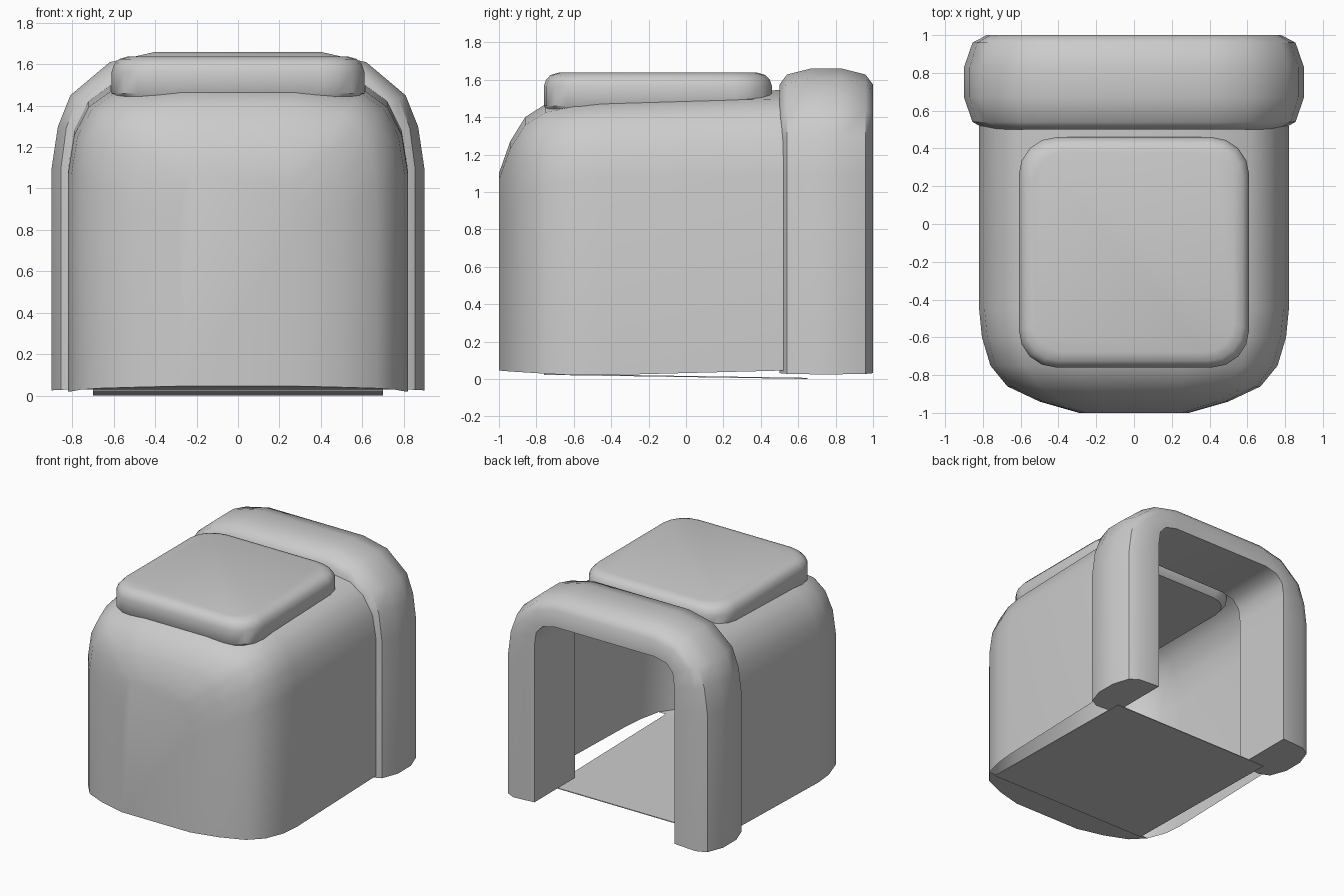
import bpy
import bmesh
import math

cube = bpy.data.objects.get("Cube")
if cube:
    bpy.data.objects.remove(cube, do_unlink=True)

grey = bpy.data.materials.new("plain_grey")
grey.use_nodes = True
grey.diffuse_color = (0.6, 0.6, 0.6, 1)
grey.node_tree.nodes["Principled BSDF"].inputs["Base Color"].default_value = (0.6, 0.6, 0.6, 1)


def loft(name, rings, closed, caps=(), lip=0, angle=40):
    """Skin a list of rings; caps lists the ring indices to fill, lip bridges open ring ends."""
    bm = bmesh.new()
    rows = [[bm.verts.new(p) for p in ring] for ring in rings]
    n = len(rows[0])
    for a, b in zip(rows, rows[1:]):
        for i in range(n if closed else n - 1):
            j = (i + 1) % n
            bm.faces.new((a[i], a[j], b[j], b[i]))
    for a, b in zip(rows[:lip], rows[1:]):
        bm.faces.new((a[-1], a[0], b[0], b[-1]))
    for c in caps:
        bm.faces.new(rows[c])
    bmesh.ops.recalc_face_normals(bm, faces=bm.faces)
    mesh = bpy.data.meshes.new(name)
    bm.to_mesh(mesh)
    bm.free()
    mesh.materials.append(grey)
    obj = bpy.data.objects.new(name, mesh)
    bpy.context.collection.objects.link(obj)
    bpy.ops.object.select_all(action='DESELECT')
    obj.select_set(True)
    bpy.context.view_layer.objects.active = obj
    bpy.ops.object.shade_smooth_by_angle(angle=math.radians(angle))
    return obj


def mirrored(half):
    """Complete a right-hand half outline with its mirror image."""
    return half + [(-x, z) for x, z in reversed(half)]


# Hollow body: arch sections along y, closed at the front, open at the back
outline = mirrored([(1, 0), (1, .71), (.965, .83), (.88, .92), (.75, .97), (.37, 1)])
sections = [  # y, half width, height, bottom
    (-1, .29, 1.1, .045), (-.94, .5, 1.27, .04), (-.86, .67, 1.4, .035),
    (-.75, .76, 1.47, .028), (-.6, .805, 1.5, .02), (-.45, .82, 1.515, .02),
    (.52, .82, 1.545, .045)]
body = [[(x * w, y, max(z * h, low)) for x, z in outline] for y, w, h, low in sections]
loft("body_shell", body, closed=False, caps=(0,), lip=3)

# Thick arch around the rear opening
outer = mirrored([(.9, .025), (.9, 1.1), (.87, 1.3), (.81, 1.45), (.62, 1.61), (.4, 1.66)])
inner = mirrored([(.6, .04), (.6, 1.1), (.6, 1.25), (.585, 1.36), (.53, 1.42), (.43, 1.445)])
profile = [(0, .5), (.6, .5), (.85, .54), (1, .67), (1, .83), (.85, .96), (.6, 1), (0, 1)]
arch = [[(q[0] + (p[0] - q[0]) * u, y, q[1] + (p[1] - q[1]) * u) for u, y in profile]
        for p, q in zip(outer, inner)]
loft("rear_arch", arch, closed=True, caps=(0, -1))


# Rounded pad on the roof
def rounded_rect(inset, z, steps=4):
    half, r, mid = .61 - inset, .2 - inset * .5, -.15
    ring = []
    for k, (sx, sy) in enumerate([(1, 1), (-1, 1), (-1, -1), (1, -1)]):
        for i in range(steps + 1):
            a = math.pi / 2 * (k + i / steps)
            ring.append((sx * (half - r) + r * math.cos(a),
                         mid + sy * (half - r) + r * math.sin(a), z))
    return ring


pad = [rounded_rect(i, z) for i, z in
       [(.03, 1.42), (0, 1.46), (0, 1.565), (.012, 1.6), (.035, 1.625), (.08, 1.638)]]
loft("roof_pad", pad, closed=True, caps=(0, -1))

# Thin floor panel, slightly raised toward the front
floor = [[(x, y, z + t) for x, t in ((-.7, 0), (.7, 0), (.7, .006), (-.7, .006))]
         for y, z in ((-.76, .022), (.65, 0))]
loft("floor_panel", floor, closed=True, caps=(0, -1))
